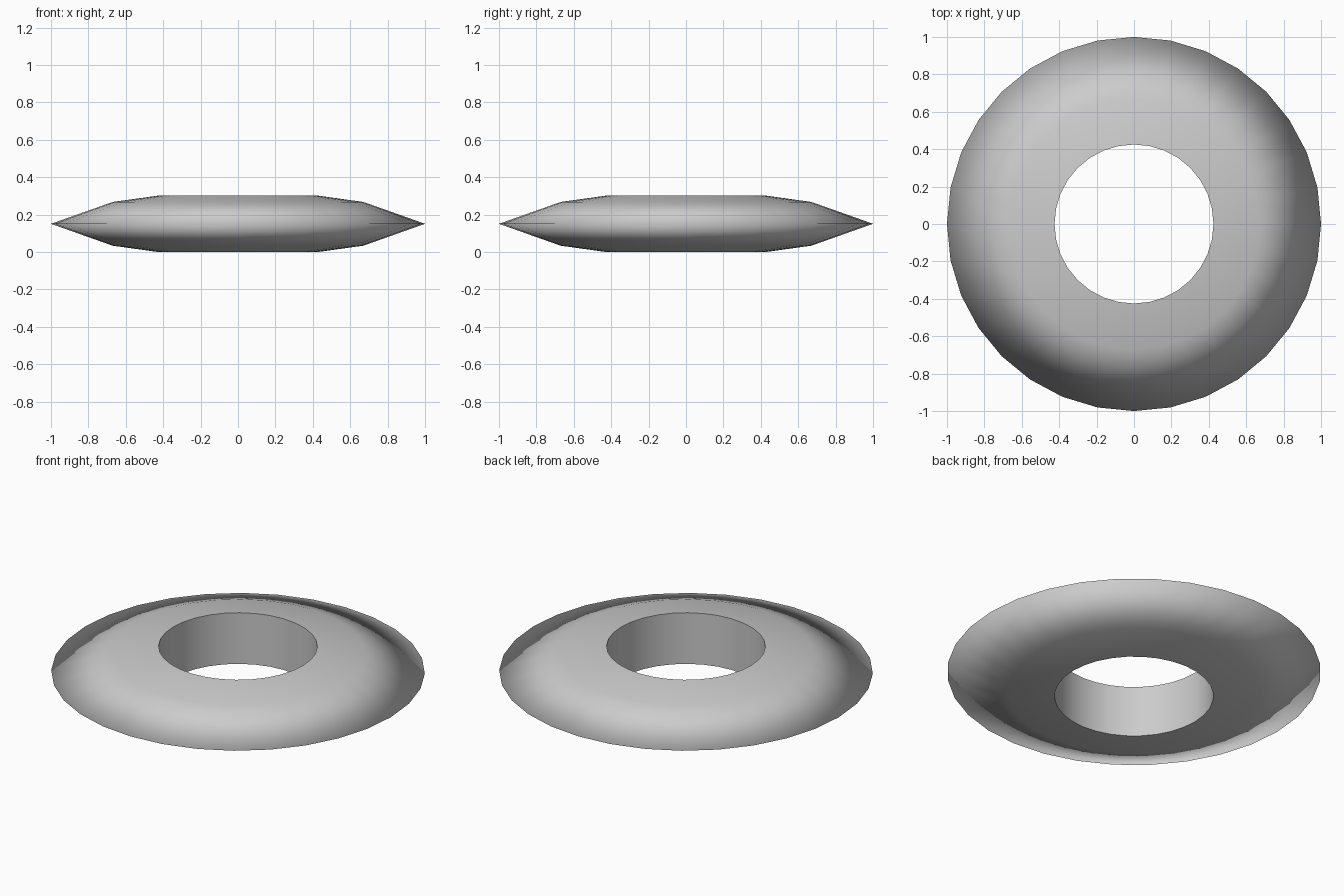
import bpy, bmesh, math

if "Cube" in bpy.data.objects:
    bpy.data.objects.remove(bpy.data.objects["Cube"])

SIDES = 32
# ring cross-section (radius, height), counter-clockwise from inner bottom
PROFILE = [(0.425, 0.0), (0.67, 0.034), (1.0, 0.151), (0.67, 0.268), (0.425, 0.302)]
SHARP_RIMS = {0, 4}

bm = bmesh.new()
rings = []
for r, z in PROFILE:
    rings.append([bm.verts.new((r * math.cos(2 * math.pi * i / SIDES),
                                r * math.sin(2 * math.pi * i / SIDES), z))
                  for i in range(SIDES)])

# skin the closed cross-section around the axis
for k in range(len(rings)):
    a, b = rings[k], rings[(k + 1) % len(rings)]
    for i in range(SIDES):
        j = (i + 1) % SIDES
        bm.faces.new((a[i], a[j], b[j], b[i])).smooth = True
bmesh.ops.recalc_face_normals(bm, faces=bm.faces)

# crisp edges around the hole, soft shading elsewhere
for k in SHARP_RIMS:
    for i in range(SIDES):
        bm.edges.get((rings[k][i], rings[k][(i + 1) % SIDES])).smooth = False

mesh = bpy.data.meshes.new("tapered_ring")
bm.to_mesh(mesh)
bm.free()
bpy.context.collection.objects.link(bpy.data.objects.new("tapered_ring", mesh))
